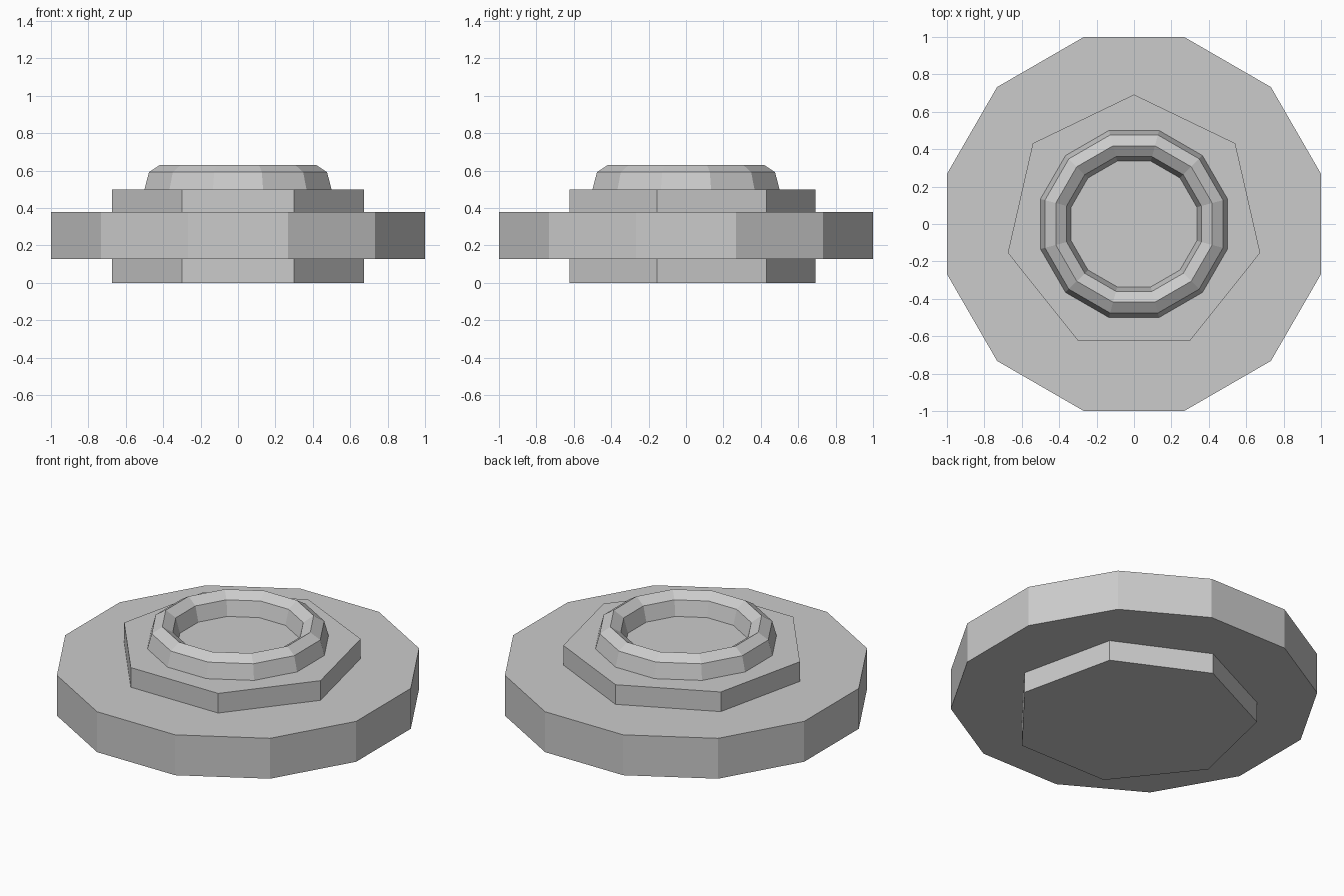
import bpy
from math import cos, sin, pi, radians

if "Cube" in bpy.data.objects:
    bpy.data.objects.remove(bpy.data.objects["Cube"])


def lathe(name, sides, profile, start, closed=False):
    """Sweep a (radius, z) profile around z with flat-sided steps."""
    n = len(profile)
    verts = [(r * cos(start + 2 * pi * i / sides), r * sin(start + 2 * pi * i / sides), z)
             for i in range(sides) for r, z in profile]
    faces = []
    for i in range(sides):
        a, b = i * n, (i + 1) % sides * n
        for j in range(n if closed else n - 1):
            k = (j + 1) % n
            faces.append((a + j, b + j, b + k, a + k))
    if not closed:
        faces.append([i * n for i in reversed(range(sides))])
        faces.append([i * n + n - 1 for i in range(sides)])
    mesh = bpy.data.meshes.new(name)
    mesh.from_pydata(verts, [], faces)
    obj = bpy.data.objects.new(name, mesh)
    bpy.context.collection.objects.link(obj)
    return obj


flat = 1 / cos(radians(15))  # apothem to corner radius for 12 sides

# Wide twelve-sided disc
lathe("disc", 12, [(flat, 0.127), (flat, 0.378)], radians(15))

# Seven-sided core passing through the disc
lathe("core", 7, [(0.692, 0.0), (0.692, 0.5)], radians(90))

# Raised rim: stretched torus half sunk into the core
rim = [((0.418 + 0.082 * cos(k * pi / 4)) * flat, 0.5 + 0.13 * sin(k * pi / 4))
       for k in range(8)]
lathe("rim", 12, rim, radians(15), closed=True)
